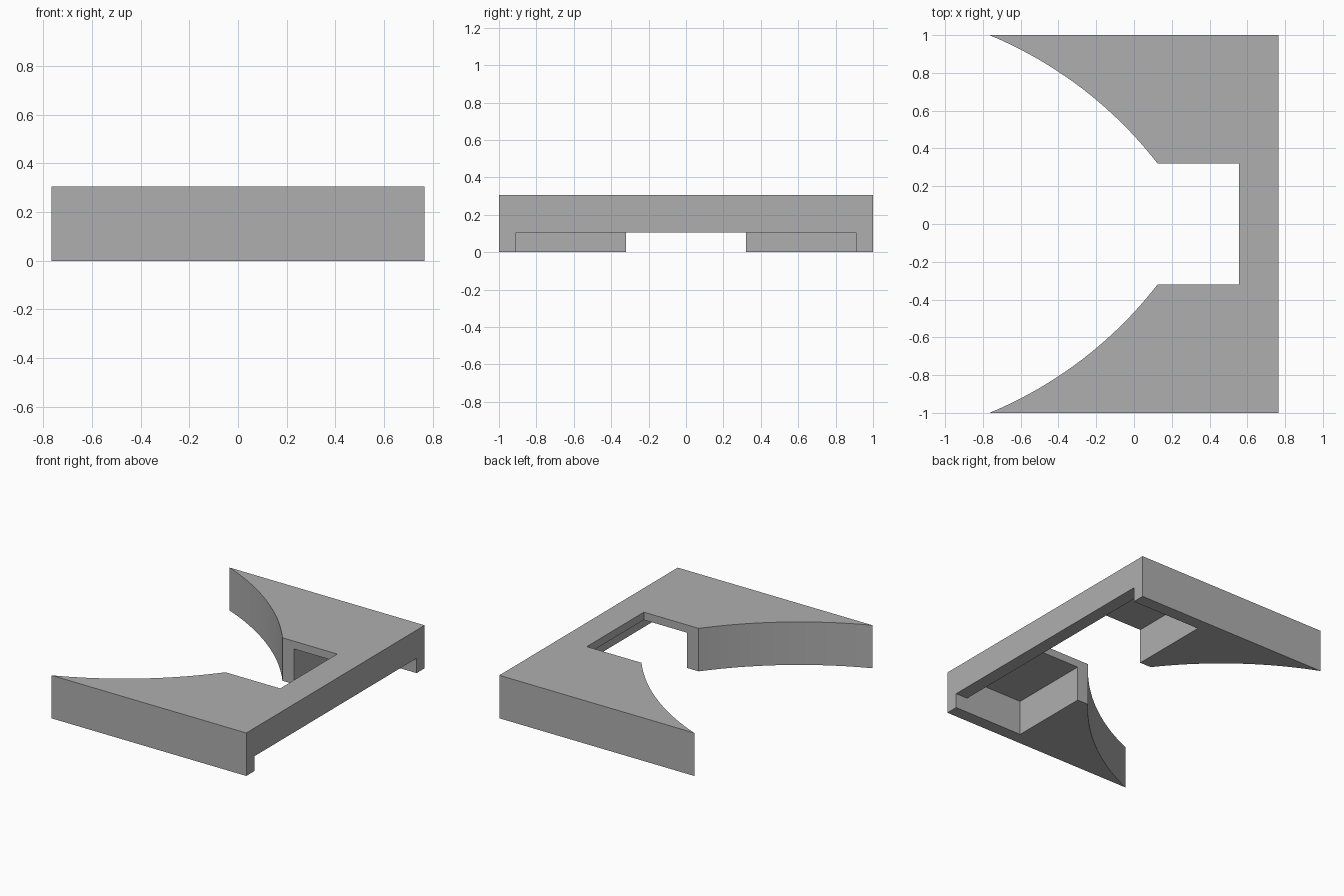
import bpy, bmesh, math
from mathutils import Vector

if "Cube" in bpy.data.objects:
    bpy.data.objects.remove(bpy.data.objects["Cube"], do_unlink=True)

HALF_X, HALF_Y, HEIGHT = 0.765, 1.0, 0.305
NOTCH_Y, NOTCH_BACK, NOTCH_MOUTH = 0.32, 0.555, 0.125

grey = bpy.data.materials.new("plain_grey")
grey.use_nodes = True
colour = (0.43, 0.43, 0.43, 1)
grey.diffuse_color = colour
grey.node_tree.nodes["Principled BSDF"].inputs["Base Color"].default_value = colour


def prism(name, points, offset):
    """Extrude a closed outline of 3D points along an offset."""
    bm = bmesh.new()
    face = bm.faces.new([bm.verts.new(p) for p in points])
    top = bmesh.ops.extrude_face_region(bm, geom=[face])["geom"]
    moved = [v for v in top if isinstance(v, bmesh.types.BMVert)]
    bmesh.ops.translate(bm, verts=moved, vec=offset)
    bmesh.ops.recalc_face_normals(bm, faces=bm.faces)
    mesh = bpy.data.meshes.new(name)
    bm.to_mesh(mesh)
    bm.free()
    mesh.materials.append(grey)
    obj = bpy.data.objects.new(name, mesh)
    bpy.context.collection.objects.link(obj)
    return obj


def arc(start, end, sag, steps):
    """Circular arc bulging to the left of start -> end."""
    half = (end - start) / 2
    r = (half.length ** 2 + sag ** 2) / (2 * sag)
    out = Vector((-half.y, half.x)).normalized()
    centre = start + half - out * (r - sag)
    sweep = math.asin(half.length / r)
    along = half.normalized()
    angles = [sweep * (2 * i / steps - 1) for i in range(steps + 1)]
    return [centre + r * (along * math.sin(a) + out * math.cos(a)) for a in angles]


# Half outline: outer corner, curved flank, notch
half = [Vector((HALF_X, HALF_Y))]
half += arc(Vector((-HALF_X, HALF_Y)), Vector((NOTCH_MOUTH, NOTCH_Y)), 0.073, 20)
half.append(Vector((NOTCH_BACK, NOTCH_Y)))
outline = half + [Vector((p.x, -p.y)) for p in reversed(half)]
body = prism("bracket_body", [(p.x, p.y, 0) for p in outline], (0, 0, HEIGHT))

# Underside pocket with a lower opening through the side beam
POCKET_Y = 0.91
section = [(0.215, -0.1), (0.215, 0.25), (0.67, 0.25), (0.67, 0.105), (0.9, 0.105), (0.9, -0.1)]
cutter = prism("pocket_cutter", [(x, -POCKET_Y, z) for x, z in section], (0, 2 * POCKET_Y, 0))
cutter.hide_render = True

cut = body.modifiers.new("pocket", "BOOLEAN")
cut.operation = "DIFFERENCE"
cut.solver = "EXACT"
cut.object = cutter

# Apply the cut and smooth only the curved flanks
bpy.ops.object.select_all(action="DESELECT")
body.select_set(True)
bpy.context.view_layer.objects.active = body
bpy.ops.object.modifier_apply(modifier=cut.name)
bpy.data.objects.remove(cutter, do_unlink=True)
bpy.ops.object.shade_smooth_by_angle(angle=math.radians(15))
